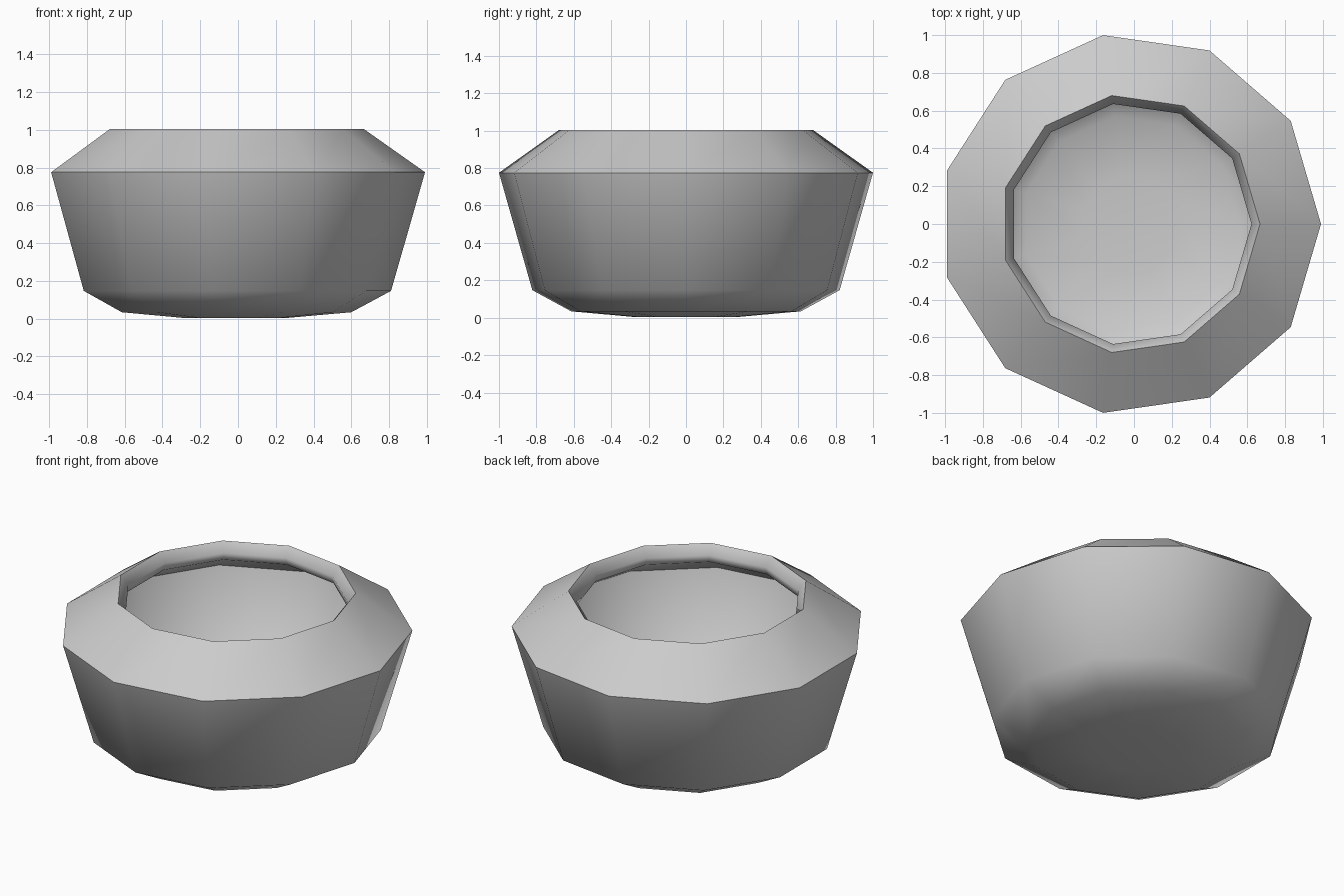
import bpy, bmesh, math

if "Cube" in bpy.data.objects:
    bpy.data.objects.remove(bpy.data.objects["Cube"])

SIDES = 11
CENTRE_X = -0.02  # an odd-sided ring is not symmetric in x

# (radius, height) from bottom centre, up the outside, over the lip, down the inside
PROFILE = [(0, 0.003), (0.27, 0.003), (0.62, 0.034), (0.83, 0.147), (1.01, 0.775),
           (0.687, 1.003), (0.642, 0.945), (0.65, 0.9), (0.89, 0.755),
           (0.73, 0.235), (0.575, 0.15), (0.26, 0.125), (0, 0.12)]


def lathe(name, profile, sides):
    """Revolve a profile about the vertical axis, closing it at the poles."""
    bm = bmesh.new()
    rings = []
    for r, z in profile:
        count = sides if r > 0 else 1
        rings.append([bm.verts.new((CENTRE_X + r * math.cos(2 * math.pi * i / sides),
                                    r * math.sin(2 * math.pi * i / sides), z))
                      for i in range(count)])
    for a, b in zip(rings, rings[1:]):
        for i in range(sides):
            j = (i + 1) % sides
            quad = [a[i % len(a)], a[j % len(a)], b[j % len(b)], b[i % len(b)]]
            bm.faces.new(list(dict.fromkeys(quad)))
    bmesh.ops.recalc_face_normals(bm, faces=bm.faces)
    mesh = bpy.data.meshes.new(name)
    bm.to_mesh(mesh)
    bm.free()
    obj = bpy.data.objects.new(name, mesh)
    bpy.context.collection.objects.link(obj)
    return obj


# Hollow bowl with a sloped shoulder and open mouth
bowl = lathe("bowl", PROFILE, SIDES)
bpy.context.view_layer.objects.active = bowl
bowl.select_set(True)
bpy.ops.object.shade_smooth_by_angle(angle=math.radians(52))
